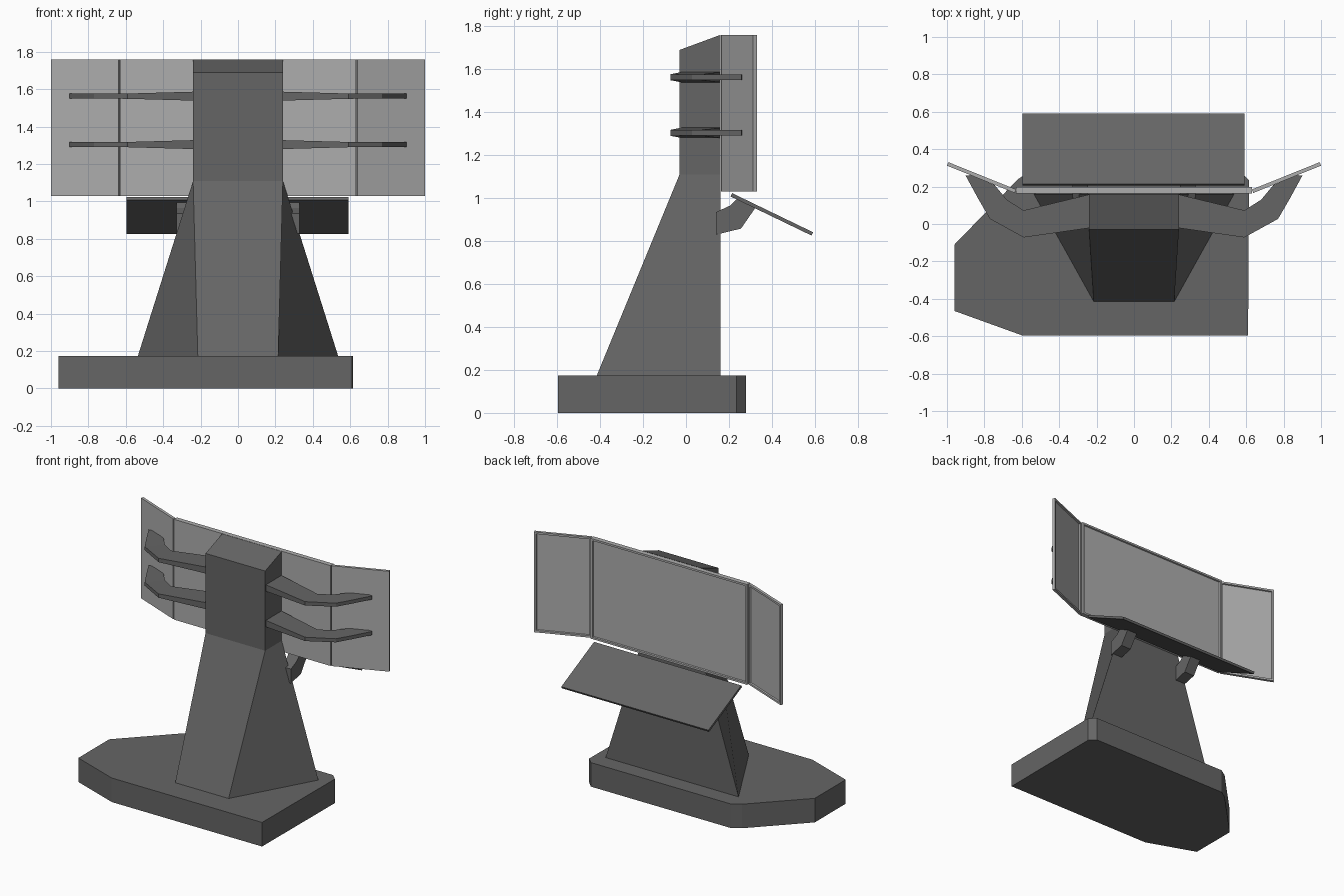
import bpy, bmesh
from mathutils import Vector

if "Cube" in bpy.data.objects:
    bpy.data.objects.remove(bpy.data.objects["Cube"])


def material(name, v):
    m = bpy.data.materials.new(name)
    m.diffuse_color = (v, v, v, 1)
    m.use_nodes = True
    m.node_tree.nodes["Principled BSDF"].inputs["Base Color"].default_value = m.diffuse_color
    return m


DARK = material("dark_grey", 0.13)
LIGHT = material("light_grey", 0.42)


def finish(bm, name, mat, mirror=False):
    bmesh.ops.recalc_face_normals(bm, faces=bm.faces[:])
    me = bpy.data.meshes.new(name)
    bm.to_mesh(me)
    bm.free()
    me.materials.append(mat)
    ob = bpy.data.objects.new(name, me)
    bpy.context.collection.objects.link(ob)
    if mirror:
        mod = ob.modifiers.new("Mirror", 'MIRROR')
        mod.use_mirror_merge = False
    return ob


def loft(bm, rings):
    """Skin matching rings of points and cap both ends."""
    vs = [[bm.verts.new(p) for p in r] for r in rings]
    for a, b in zip(vs, vs[1:]):
        for i in range(len(a)):
            j = (i + 1) % len(a)
            bm.faces.new((a[i], a[j], b[j], b[i]))
    bm.faces.new(vs[0][::-1])
    bm.faces.new(vs[-1])


def solid(name, rings, mat=DARK, mirror=False):
    bm = bmesh.new()
    loft(bm, rings)
    return finish(bm, name, mat, mirror)


def side_profile(pts, x0, x1):
    return [[(x, y, z) for y, z in pts] for x in (x0, x1)]


# Floor base with chamfered plan
plan = [(-0.96, -0.11), (-0.96, -0.465), (-0.6, -0.595), (0.61, -0.595),
        (0.615, 0.235), (0.57, 0.28), (-0.56, 0.28), (-0.62, 0.24)]
solid("base", [[(x, y, z) for x, y in plan] for z in (0, 0.175)])


# Column: flared foot, straight neck, sloping top
def quad(xf, yf, zf, xb, yb, zb):
    return [(-xf, yf, zf), (xf, yf, zf), (xb, yb, zb), (-xb, yb, zb)]


solid("column", [quad(0.215, -0.415, 0.175, 0.535, 0.16, 0.175),
                 quad(0.24, -0.03, 1.11, 0.24, 0.16, 1.11),
                 quad(0.24, -0.03, 1.69, 0.24, 0.16, 1.76)])

# Bent support arms: front point, rear point, half thickness
arm = [((0.23, -0.02), (0.23, 0.16), 0.024), ((0.59, -0.072), (0.59, 0.073), 0.014),
       ((0.77, 0.027), (0.68, 0.13), 0.013), ((0.83, 0.13), (0.745, 0.208), 0.013),
       ((0.9, 0.258), (0.87, 0.262), 0.013)]
for label, z in (("upper", 1.563), ("lower", 1.304)):
    solid(label + "_arm", [[(*f, z - t), (*b, z - t), (*b, z + t), (*f, z + t)]
                           for f, b, t in arm], mirror=True)


# Screens: slab with recessed display on the viewer side
def screen(name, p0, p1, thick, mirror=False):
    a, b = Vector((*p0, 0)), Vector((*p1, 0))
    d = (b - a).normalized()
    n = Vector((-d.y, d.x, 0))
    bm = bmesh.new()
    corners = (a, b, b + n * thick, a + n * thick)
    loft(bm, [[(c.x, c.y, z) for c in corners] for z in (1.03, 1.76)])
    bmesh.ops.recalc_face_normals(bm, faces=bm.faces[:])
    face = max(bm.faces, key=lambda f: f.normal.dot(n))
    bmesh.ops.inset_region(bm, faces=[face], thickness=0.02)
    bmesh.ops.inset_region(bm, faces=[face], thickness=0.004, depth=-0.01)
    return finish(bm, name, LIGHT, mirror)


screen("centre_screen", (-0.63, 0.163), (0.63, 0.163), 0.035)
screen("wing_screen", (0.638, 0.166), (1.0, 0.312), 0.02, mirror=True)

# Sloping desk shelf and its brackets
shelf = [(0.207, 1.008), (0.215, 1.023), (0.592, 0.841), (0.584, 0.826)]
solid("desk_shelf", side_profile(shelf, -0.595, 0.59))
bracket = [(0.14, 0.935), (0.205, 0.965), (0.237, 0.996),
           (0.323, 0.955), (0.256, 0.858), (0.14, 0.83)]
solid("shelf_bracket", side_profile(bracket, 0.245, 0.328), mirror=True)
